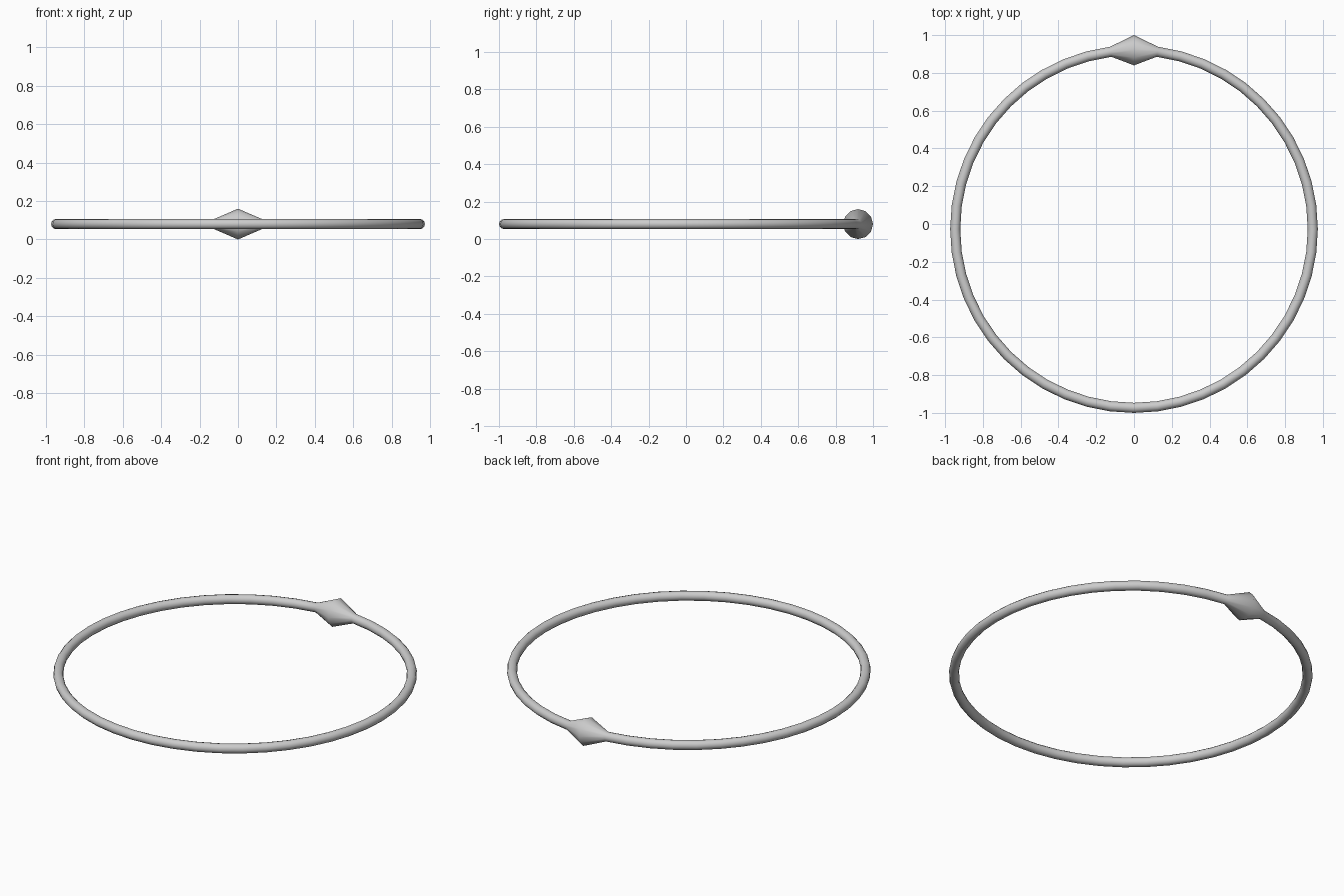
import bpy
from mathutils import Vector

if "Cube" in bpy.data.objects:
    bpy.data.objects.remove(bpy.data.objects["Cube"])

MINOR = 0.0267            # tube radius
BEAD = 3.0                # bead swelling factor
MAJOR = (2.0 - MINOR * (1 + BEAD)) / 2
CENTRE = Vector((0, MAJOR + MINOR - 1, MINOR * BEAD))

# Ring: thin round hoop lying flat
bpy.ops.mesh.primitive_torus_add(major_segments=48, minor_segments=12,
                                 major_radius=MAJOR, minor_radius=MINOR)
ring = bpy.context.object
ring.name = "ring_with_bead"

# Bead: swell the single tube section at the back into a double cone
hub = Vector((0, MAJOR, 0))
for v in ring.data.vertices:
    if abs(v.co.x) < 1e-3 and v.co.y > 0:
        v.co = hub + (v.co - hub) * BEAD
    v.co += CENTRE

bpy.ops.object.shade_smooth()
